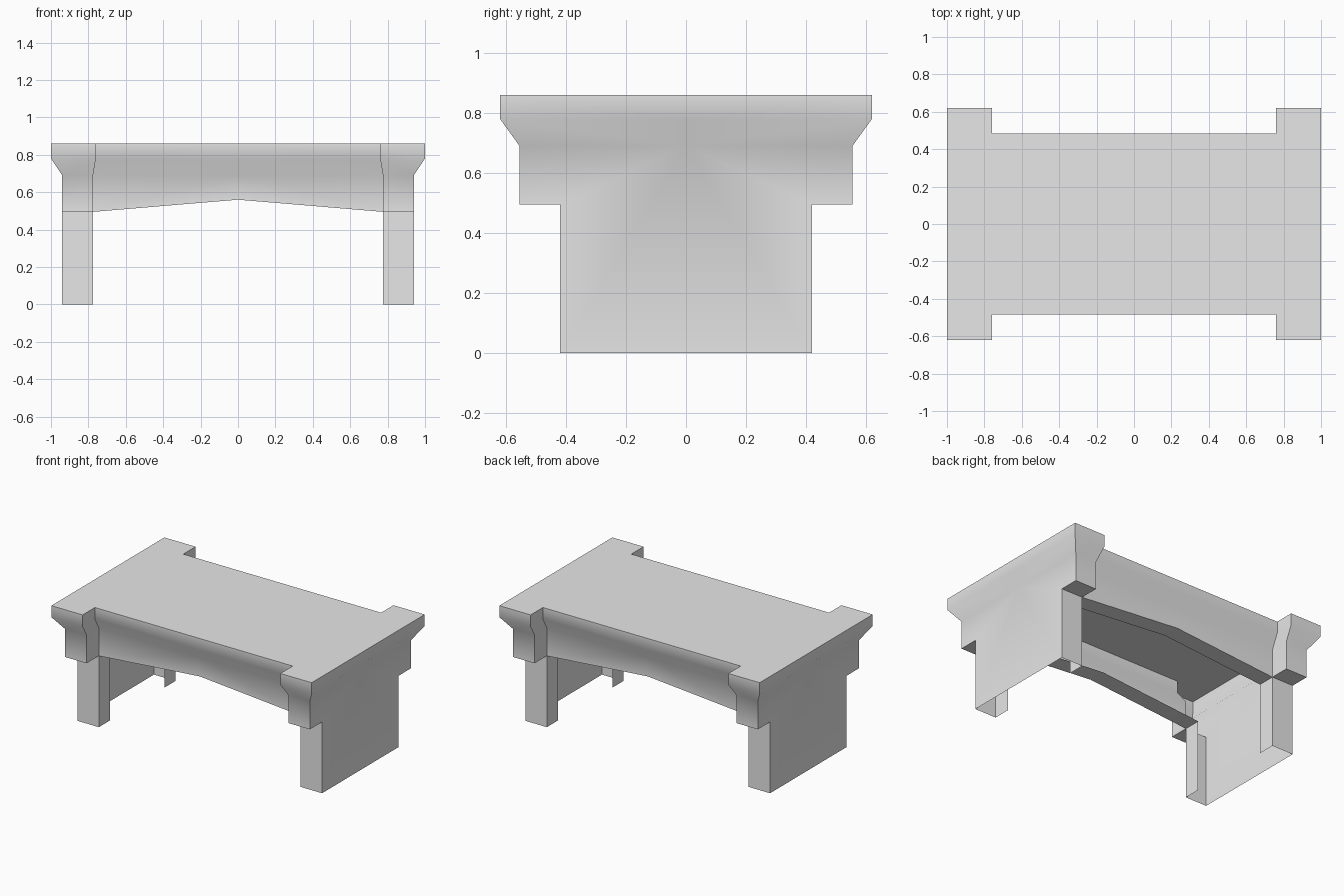
import bpy
import bmesh
import math

cube = bpy.data.objects.get("Cube")
if cube:
    bpy.data.objects.remove(cube, do_unlink=True)

# One plain grey for the whole model
grey = bpy.data.materials.new("plain_grey")
grey.use_nodes = True
colour = (0.8, 0.8, 0.8, 1.0)
grey.diffuse_color = colour
for node in grey.node_tree.nodes:
    if node.type == 'BSDF_PRINCIPLED':
        node.inputs["Base Color"].default_value = colour

# Heights
TOP, LIP, NECK, BASE, CROWN = 0.86, 0.78, 0.69, 0.495, 0.56

# Quarter plan: end centre, outer corner, inner corner, notch, side centre
upper = [(1.0, 0), (1.0, 0.62), (0.76, 0.62), (0.76, 0.485), (0, 0.485)]
lower = [(0.94, 0), (0.94, 0.555), (0.775, 0.555), (0.775, 0.42), (0, 0.42)]
OUT, IN = 0.94, 0.775
LEG_Y, FLANGE_Y = 0.42, 0.30


def at(point, z):
    return (point[0], point[1], z)


def band(low, high, z_low, z_high):
    """Quads between two plan outlines at two heights."""
    return [[at(low[i], z_low), at(low[i + 1], z_low),
             at(high[i + 1], z_high), at(high[i], z_high)]
            for i in range(len(low) - 1)]


def make_part(name, faces):
    """Build one quarter, mirror it to all four, and smooth soft edges."""
    bm = bmesh.new()
    for face in faces:
        bm.faces.new([bm.verts.new(co) for co in face])
    bmesh.ops.remove_doubles(bm, verts=bm.verts[:], dist=0.0005)
    mesh = bpy.data.meshes.new(name)
    bm.to_mesh(mesh)
    bm.free()
    mesh.materials.append(grey)
    obj = bpy.data.objects.new(name, mesh)
    bpy.context.collection.objects.link(obj)
    bpy.ops.object.select_all(action='DESELECT')
    obj.select_set(True)
    bpy.context.view_layer.objects.active = obj
    mirror = obj.modifiers.new("mirror", 'MIRROR')
    mirror.use_axis = (True, True, False)
    mirror.merge_threshold = 0.0005
    bpy.ops.object.modifier_apply(modifier=mirror.name)
    bpy.ops.object.shade_smooth_by_angle(angle=math.radians(45))
    return obj


# Flat deck
make_part("deck_top", [[(0, 0, TOP)] + [at(p, TOP) for p in upper]])

# Long sides: flared lip, panel with raised middle, and its narrow underside
side_up, side_low = upper[3:], lower[3:]
side = band(side_up, side_up, LIP, TOP) + band(side_low, side_up, NECK, LIP)
side.append([(IN, LEG_Y, BASE), (0, LEG_Y, CROWN),
             (0, LEG_Y, NECK), (IN, LEG_Y, NECK)])
side.append([(0, FLANGE_Y, CROWN), (0, LEG_Y, CROWN),
             (IN, LEG_Y, BASE), (IN, FLANGE_Y, BASE)])
make_part("arched_sides", side)

# Ends: flared lip, corner blocks, and the outer wall running to the ground
end_up, end_low = upper[:4], lower[:4]
end = band(end_up, end_up, LIP, TOP) + band(end_low, end_up, NECK, LIP)
end += band(end_low[1:], end_low[1:], BASE, NECK)
end.append([(OUT, 0, 0), (OUT, LEG_Y, 0), (OUT, LEG_Y, BASE),
            (OUT, 0.555, BASE), (OUT, 0.555, NECK), (OUT, 0, NECK)])
end.append([(IN, LEG_Y, BASE), (IN, 0.555, BASE),
            (OUT, 0.555, BASE), (OUT, LEG_Y, BASE)])
# Leg returns: side face and inner flange, open at the back and below
leg = [(OUT, LEG_Y), (IN, LEG_Y), (IN, FLANGE_Y)]
end += band(leg, leg, 0, BASE)
make_part("end_walls_and_legs", end)
